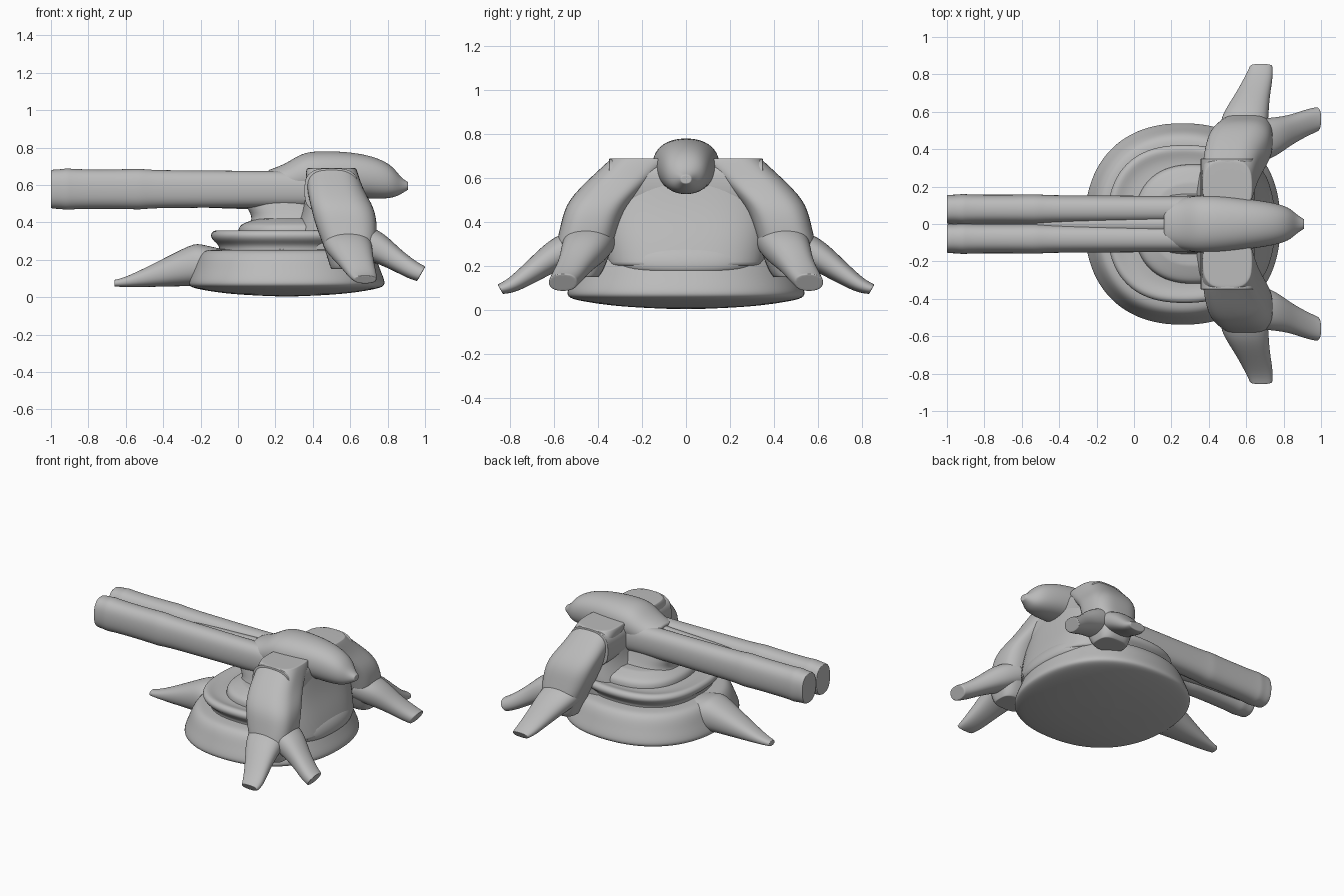
import bpy, bmesh
from math import cos, sin, tau
from mathutils import Vector

cube = bpy.data.objects.get("Cube")
if cube:
    bpy.data.objects.remove(cube)

grey = bpy.data.materials.new("stone grey")
grey.use_nodes = True
grey.diffuse_color = (0.5, 0.5, 0.5, 1)
grey.node_tree.nodes["Principled BSDF"].inputs["Base Color"].default_value = (0.5, 0.5, 0.5, 1)

X, Y, Z = Vector((1, 0, 0)), Vector((0, 1, 0)), Vector((0, 0, 1))


def loft(name, u, v, sections, power=2.0, sides=16, levels=2, mirror=False):
    """Skin rounded-box rings: each section is (centre, half width, half height)."""
    bm = bmesh.new()
    rings = []
    for centre, a, b in sections:
        ring = []
        for i in range(sides):
            c, s = cos(tau * (i + .5) / sides), sin(tau * (i + .5) / sides)
            k = (abs(c) ** power + abs(s) ** power) ** (-1 / power)
            ring.append(bm.verts.new(Vector(centre) + u * (a * c * k) + v * (b * s * k)))
        rings.append(ring)
    for low, high in zip(rings, rings[1:]):
        for i in range(sides):
            j = (i + 1) % sides
            bm.faces.new((low[i], low[j], high[j], high[i]))
    for ring in (rings[0], rings[-1]):
        inset = bmesh.ops.inset_individual(bm, faces=[bm.faces.new(ring)], thickness=0.012)
    bmesh.ops.recalc_face_normals(bm, faces=bm.faces)
    mesh = bpy.data.meshes.new(name)
    bm.to_mesh(mesh)
    bm.free()
    obj = bpy.data.objects.new(name, mesh)
    bpy.context.collection.objects.link(obj)
    mesh.materials.append(grey)
    mesh.shade_smooth()
    if mirror:
        obj.modifiers.new("Mirror", "MIRROR").use_axis = (False, True, False)
    sub = obj.modifiers.new("Subdivision", "SUBSURF")
    sub.levels = sub.render_levels = levels
    return obj


def stack(name, x, profile, power, stretch=1.0):
    """Round stack from (radius, height) pairs."""
    return loft(name, X, Y, [((x, 0, z), r, r * stretch) for r, z in profile], power, 32)


# Base with a shallow bowl underneath, and the stepped turntable
stack("base", 0.26, [(.06, .005), (.3, .015), (.46, .04), (.52, .055), (.53, .08),
                     (.5, .15), (.48, .21), (.45, .25), (.4, .255), (.3, .26)], 2.3, 1.03)
stack("turntable", 0.27, [(.37, .24), (.37, .28), (.41, .305), (.42, .34), (.39, .365),
                          (.34, .34), (.25, .35)], 2.5, 1.02)
stack("upper_ring", 0.32, [(.32, .32), (.32, .38), (.28, .40), (.22, .42)], 2.4, 1.0)
loft("neck", X, Y, [((.3, 0, .34), .28, .2), ((.31, 0, .42), .22, .16),
                    ((.25, 0, .48), .21, .14), ((.24, 0, .56), .21, .12)], 3)

# Rear housing and cross beam between the arms
loft("rear_housing", X, Y, [((.5, 0, .2), .25, .36), ((.5, 0, .32), .22, .38),
                            ((.51, 0, .45), .16, .38), ((.5, 0, .6), .14, .34),
                            ((.5, 0, .67), .13, .3)], 3.5)
loft("rear_collar", X, Y, [((.5, 0, .17), .24, .3), ((.5, 0, .19), .26, .35),
                           ((.5, 0, .25), .25, .35), ((.5, 0, .29), .22, .33)], 3)
loft("cross_beam", X, Z, [((.5, y, .57), .145, .12) for y in (-.35, -.33, 0, .33, .35)], 4)

# Side arms, each ending in two toes
loft("side_arm", X, Y, [((.5, .2, .69), .13, .14), ((.5, .21, .67), .14, .15),
                        ((.52, .32, .57), .15, .15), ((.56, .41, .48), .17, .14),
                        ((.58, .44, .38), .165, .13), ((.6, .47, .27), .14, .13),
                        ((.6, .48, .17), .11, .1), ((.6, .48, .15), .1, .08)],
     4, mirror=True)
loft("side_toe", X, Vector((0, .5, .87)), [((.58, .46, .3), .13, .08), ((.59, .57, .27), .13, .075),
                                           ((.63, .68, .19), .095, .055), ((.67, .79, .11), .075, .035),
                                           ((.68, .845, .095), .06, .025)], 2.5, mirror=True)
loft("rear_toe", Y, Vector((.5, 0, .87)), [((.64, .44, .31), .12, .09), ((.74, .46, .27), .11, .085),
                                           ((.83, .5, .21), .08, .06), ((.93, .545, .145), .072, .05),
                                           ((.98, .56, .125), .065, .045)], 2.5, mirror=True)

# Front stabiliser wedge
loft("front_spike", Y, Z, [((-.05, 0, .15), .15, .1), ((-.2, 0, .17), .14, .115),
                           ((-.24, 0, .175), .13, .115), ((-.42, 0, .125), .085, .07),
                           ((-.6, 0, .08), .045, .026), ((-.66, 0, .075), .03, .018)], 2.6)

# Twin barrels with swollen sleeves and muzzle rings
barrel = [(-1, .95), (-.99, 1), (-.95, 1), (-.91, 1.07), (-.88, 1), (-.6, 1), (-.52, 1.05),
          (-.47, .96), (-.2, .95), (.1, .92), (.4, .94)]
loft("barrel", Y, Z, [((x, .078, .578), .079 * s, .106 * s) for x, s in barrel], 2.7, mirror=True)
loft("barrel_bridge", Y, Z, [((x, 0, .565), .06, h) for x, h in
                            ((-.97, .05), (-.5, .06), (-.3, .085), (.1, .095), (.3, .11))], 2.5)

# Breech hood and tapering tail
loft("breech", Y, Z, [((.16, 0, .59), .13, .09), ((.26, 0, .615), .14, .1),
                      ((.34, 0, .655), .155, .12), ((.45, 0, .66), .155, .125),
                      ((.62, 0, .655), .135, .122), ((.75, 0, .635), .115, .112),
                      ((.83, 0, .615), .09, .085), ((.87, 0, .595), .05, .045),
                      ((.91, 0, .595), .025, .02)], 2.4)
